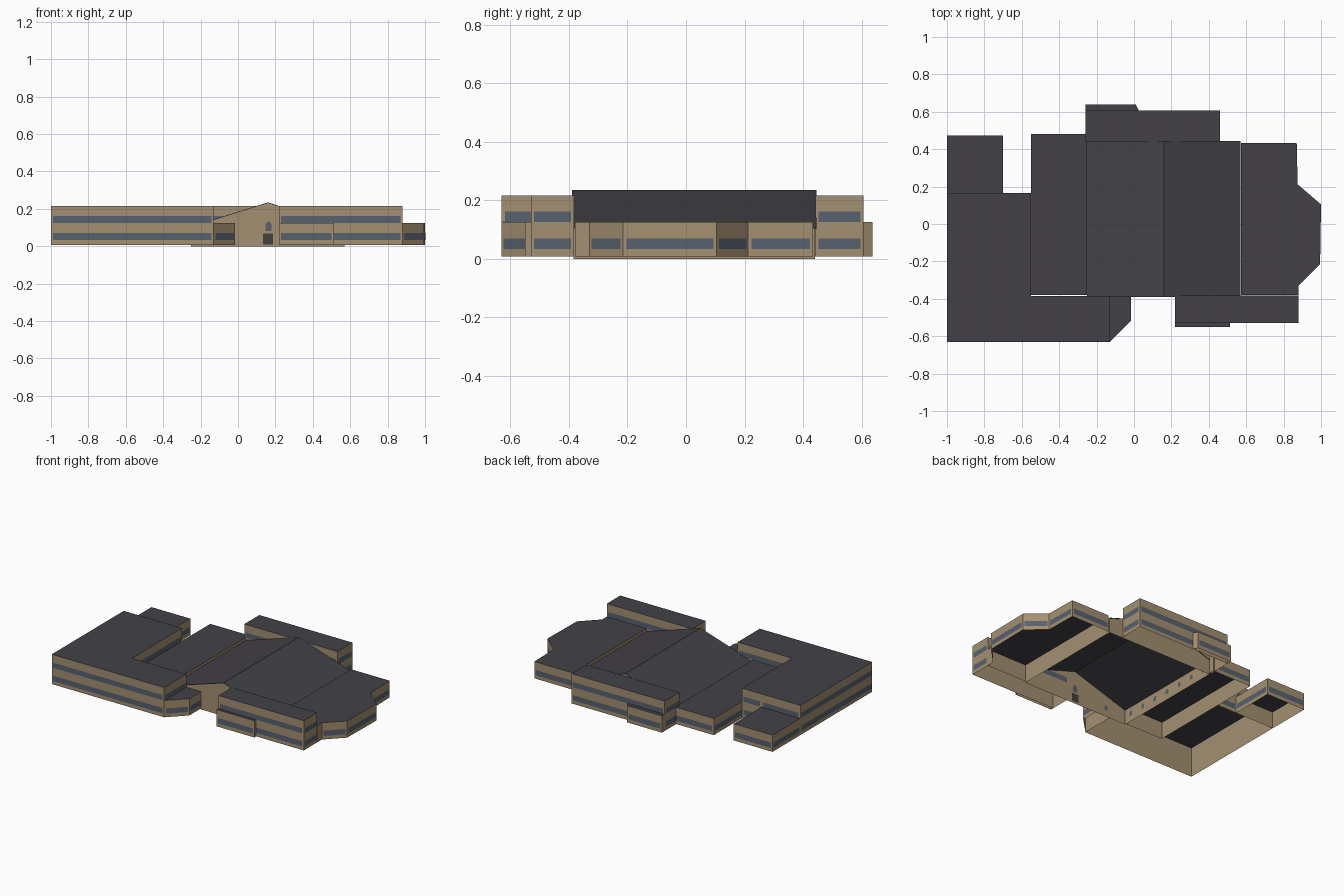
import bpy
import math
from mathutils import Vector

if "Cube" in bpy.data.objects:
    bpy.data.objects.remove(bpy.data.objects["Cube"], do_unlink=True)


def material(name, r, g, b):
    m = bpy.data.materials.new(name)
    m.use_nodes = True
    m.diffuse_color = (r, g, b, 1)
    m.node_tree.nodes["Principled BSDF"].inputs["Base Color"].default_value = (r, g, b, 1)
    return m


WALL = material("tan wall", 0.37, 0.28, 0.165)
ROOF = material("dark roof", 0.056, 0.053, 0.061)
GLASS = material("blue grey glass", 0.095, 0.12, 0.16)
DOOR = material("dark door", 0.06, 0.05, 0.045)
TRIM = material("grey coping", 0.33, 0.28, 0.21)

BASE, LOW, TALL = 0.008, 0.125, 0.216
UP = Vector((0, 0, 1))


class Builder:
    """Collects coloured faces into one mesh object."""

    def __init__(self):
        self.verts, self.faces, self.mats = [], [], []

    def face(self, points, mat):
        start = len(self.verts)
        self.verts += [tuple(p) for p in points]
        self.faces.append(range(start, len(self.verts)))
        self.mats.append(mat)

    def strip(self, a, b, z0, z1, mat):
        self.face([(*a, z0), (*b, z0), (*b, z1), (*a, z1)], mat)

    def finish(self, name, palette):
        mesh = bpy.data.meshes.new(name)
        mesh.from_pydata(self.verts, [], [list(f) for f in self.faces])
        for m in palette:
            mesh.materials.append(m)
        for poly, mat in zip(mesh.polygons, self.mats):
            poly.material_index = palette.index(mat)
        obj = bpy.data.objects.new(name, mesh)
        bpy.context.collection.objects.link(obj)
        return obj


def wing(name, outline, height, open_edges):
    """Open-bottomed flat-roofed wing; open_edges get ground floor glazing."""
    shell, glass = Builder(), Builder()
    tall = height == TALL
    coping = height - 0.01 if tall else height
    for i, a in enumerate(outline):
        a = Vector(a)
        b = Vector(outline[(i + 1) % len(outline)])
        shell.strip(a, b, BASE, coping, WALL)
        if tall:
            shell.strip(a, b, coping, height, TRIM)
        # long window bands on each side
        along = (b - a).normalized()
        out = Vector((along.y, -along.x)) * 0.0015
        if (b - a).length < 0.045:
            continue
        c, d = a + along * 0.011 + out, b - along * 0.011 + out
        if i in open_edges:
            glass.strip(c, d, 0.033, 0.07, GLASS)
        if tall:
            glass.strip(c, d, 0.125, 0.161, GLASS)
    shell.face([(*p, height) for p in outline], ROOF)
    shell.finish(name, [WALL, ROOF, TRIM])
    glass.finish(name + "_windows", [GLASS])


def box(x0, x1, y0, y1):
    return [(x0, y0), (x1, y0), (x1, y1), (x0, y1)]


# Flat-roofed wings around the hall
wing("right_main_wing",
     [(-1, -.63), (-.13, -.63), (-.13, -.385), (-.55, -.385),
      (-.55, .165), (-.7, .165), (-1, .165)], TALL, {0, 4, 6})
wing("right_back_annex", box(-1, -.7, .165, .472), LOW, {1, 2, 3})
wing("right_inner_wing", box(-.55, -.25, -.38, .48), LOW, {2})
wing("right_court_wall_wing", box(-.551, -.55, .167, .48), LOW, {3})
wing("entrance_corner", [(-.13, -.63), (-.015, -.515), (-.015, -.385), (-.13, -.385)], LOW, {0, 1})
wing("back_wing", box(-.26, .46, .442, .607), TALL, {1, 2, 3})
wing("back_porch", [(-.26, .607), (.025, .607), (.01, .638), (-.26, .638)], LOW, {2})
wing("left_front_wing", box(.22, .88, -.53, -.382), TALL, {0, 1, 3})
wing("left_front_porch", box(.22, .512, -.55, -.53), LOW, {0})
wing("left_side_wing",
     [(.572, -.38), (.88, -.38), (.88, -.33), (.995, -.215), (1, .105),
      (.875, .212), (.87, .434), (.572, .434)], LOW, {2, 3, 4, 5, 6})

# Gabled central hall
X0, X1, RIDGE_X = -.25, .57, .16
Y0, Y1, EAVE, RIDGE = -.385, .44, .103, .232
hall = Builder()
for y in (Y0, Y1):
    hall.face([(X0, y, 0), (X1, y, 0), (X1, y, EAVE), (RIDGE_X, y, RIDGE), (X0, y, EAVE)], WALL)
for x in (X0, X1):
    hall.strip((x, Y0), (x, Y1), 0, EAVE, WALL)
hall.finish("hall_walls", [WALL])

# Hall roof with a small overhang at both gables
roof = Builder()
for x in (X0, X1):
    roof.face([(x, Y0 - .005, EAVE + .001), (RIDGE_X, Y0 - .005, RIDGE + .001),
               (RIDGE_X, Y1 + .005, RIDGE + .001), (x, Y1 + .005, EAVE + .001)], ROOF)
roof_obj = roof.finish("hall_roof", [ROOF])
thick = roof_obj.modifiers.new("thickness", 'SOLIDIFY')
thick.thickness = .003
thick.offset = 0


def arched(builder, centre, along, width, z0, z1, mat):
    """Thin arched panel standing on a wall, seen on both of its sides."""
    r = width / 2
    side = Vector((along.y, -along.x, 0)) * .002
    outline = [(-r, z0), (r, z0)]
    for k in range(7):
        t = math.pi * k / 6
        outline.append((r * math.cos(t), z1 - r + r * math.sin(t)))
    for s in (side, -side):
        builder.face([Vector(centre) + along * u + UP * z + s for u, z in outline], mat)


# Arched hall windows
panes = Builder()
ALONG_X, ALONG_Y = Vector((1, 0, 0)), Vector((0, 1, 0))
for x in (X0, X1):
    for k in range(7):
        y = Y0 + (k + .5) * (Y1 - Y0) / 7
        arched(panes, (x, y, 0), ALONG_Y, .025, .04, .075, GLASS)
for x in (RIDGE_X - .25, RIDGE_X + .25):
    arched(panes, (x, Y0, 0), ALONG_X, .025, .045, .08, GLASS)
arched(panes, (RIDGE_X + .003, Y0, 0), ALONG_X, .03, .082, .132, GLASS)
panes.finish("hall_windows", [GLASS])

# Front door
door = Builder()
for y in (Y0 - .004, Y0 + .004):
    door.strip((RIDGE_X - .025, y), (RIDGE_X + .028, y), .01, .068, DOOR)
door.finish("front_door", [DOOR])
